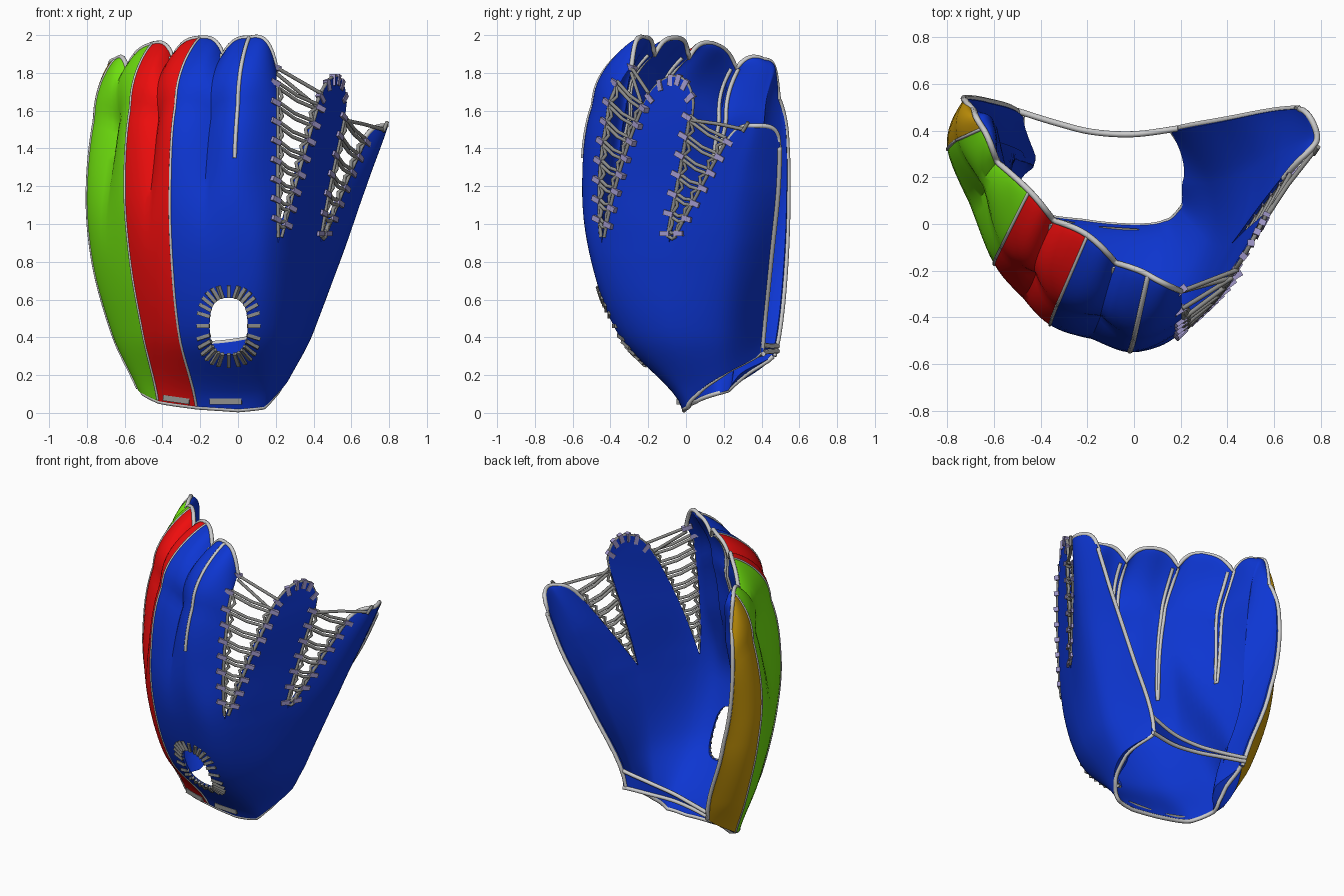
import bpy, bmesh, math
from mathutils import Vector, Matrix

if "Cube" in bpy.data.objects:
    bpy.data.objects.remove(bpy.data.objects["Cube"])

# ---------- shell control columns: (x, y) at each height level ----------
LEV = [.03, .4, .8, 1.2, 1.65, 2.0]
COL = [
    [(-.46, .40), (-.51, .49), (-.64, .53), (-.71, .54), (-.73, .535), (-.69, .49)],   # little finger edge
    [(-.5, .2), (-.66, .3), (-.77, .33), (-.8, .32), (-.76, .36), (-.65, .41)],        # little finger crest
    [(-.42, .05), (-.5, -.1), (-.57, -.16), (-.6, -.17), (-.57, -.1), (-.45, .14)],    # ring crest
    [(-.22, .0), (-.31, -.27), (-.35, -.4), (-.36, -.43), (-.33, -.35), (-.2, -.05)],  # middle crest
    [(0, -.02), (-.02, -.35), (0, -.5), (-.02, -.55), (0, -.49), (.06, -.22)],         # index crest
    [(.14, 0), (.18, -.3), (.21, -.43), (.21, -.46), (.21, -.42), (.2, -.29)],         # index edge
    [(.19, .08), (.34, -.08), (.42, -.1), (.49, -.04), (.58, .04), (.62, .1)],         # web edge
    [(.21, .2), (.38, .2), (.54, .22), (.68, .28), (.83, .39), (.87, .45)],            # thumb crest
    [(.18, .38), (.19, .41), (.4, .45), (.62, .49), (.79, .5), (.82, .5)]]             # thumb edge
ZB = [.3, .12, .06, .03, .015, .03, .1, .2, .32]
F = [(i, (0, 0)) for i in range(6)]
W = [(5, (.23, .21)), (6, (0, 0))]
T = [(6, (.19, .31)), (7, (0, 0)), (8, (0, 0))]


def clamp(a): return max(0., min(1., a))
def smooth(a, lo, hi):
    t = clamp((a - lo) / (hi - lo))
    return t * t * (3 - 2 * t)


def cat(p, t, before=None, after=None):
    i = max(0, min(len(p) - 2, int(t)))
    t -= i
    b, c = p[i], p[i + 1]
    a = p[i - 1] if i else (before or b)
    d = p[i + 2] if i + 2 < len(p) else (after or c)
    return b + .5 * t * (c - a + t * (2 * a - 5 * b + 4 * c - d + t * (3 * (b - c) + d - a)))


def lin(p, t):
    i = max(0, min(len(p) - 2, int(t)))
    return p[i] + (p[i + 1] - p[i]) * (t - i)


def column(i, gap, L):
    p = [Vector(q) for q in COL[i]]
    if L > 1.65:
        q = clamp((L - 1.65) / .35)
        r = p[4] + (p[5] - p[4]) * (.75 * q * q + .25 * (1 - math.sqrt(1 - q * q)))
    else:
        k = max(j for j in range(5) if LEV[j] <= max(L, .03))
        r = cat(p, min(4, k + max(0, L - LEV[k]) / (LEV[k + 1] - LEV[k])))
    return r + Vector(gap) * max(0, (L - .9) / .8)


def crease(u): return 1 - abs(math.cos(math.pi * u)) if 1 <= u <= 4 else 0


def top(sec, u):
    s = u / (len(sec) - 1)
    if sec is F:
        return lin([1.66, 1.87, 1.955, 1.985, 1.985, 1.83], u) - .09 * crease(u) ** 2 + .06 * math.sin(
            math.pi * (u % 1)) * (u < 1 or u > 4)
    if sec is W:
        return 1.55 + .23 * math.sqrt(max(0, 1 - (2 * s - 1) ** 2))
    return 1.4 + .12 * math.sqrt(max(0, 1 - (2 * s - 1) ** 4))


def surf(sec, u, v):
    """Outer and inner point of the padded shell."""
    zt, zb = top(sec, u), lin([ZB[i] for i, g in sec], u)
    z = zb + (.9 - zb) * v / .4 if v <= .4 else .9 + (zt - .9) * math.sin((v - .4) / .6 * math.pi / 2)
    L = .9 + (z - .9) / (zt - .9) * 1.1 if sec is F and z > .9 else z
    cs = [column(i, g, L) for i, g in sec]
    n1 = len(sec) - 1
    # below the gaps each section bends smoothly into its neighbour
    k, lo, hi = smooth(L, .9, 1.3), sec[0][0] - 1, sec[-1][0] + 1
    pad = [column(lo, (0, 0), L).lerp(cs[0], k) if lo >= 0 else None,
           column(hi, (0, 0), L).lerp(cs[-1], k) if hi < 9 else None]
    p = cat(cs, u, *pad)
    t = (cat(cs, min(n1, u + .02), *pad) - cat(cs, max(0, u - .02), *pad)).normalized()
    n = Vector((-t.y, t.x))
    th = .02
    if sec is F:
        g = crease(u) * smooth(L, .8, 1.5)
        p = p + n * g * (.06 - .09 * smooth(L, 1.6, 2))
        a = smooth(u, 0, .6) * (1 - smooth(u, 4, 5))
        z0 = .9 * smooth(u, .8, 2.2) - .15
        th += .18 * a * smooth(z, z0, z0 + .6) * (1 - .5 * g)
        th = max(.004, th * math.sqrt(1 - clamp(L - 1) ** 4))
    elif sec is T:
        th += .05 * math.sin(math.pi * u / n1) ** 2 * math.sqrt(clamp((top(T, u) - z) / .3))
    q = p + n * th
    return Vector((p.x, p.y, z)), Vector((q.x, q.y, z))


def at(sec, u, z, side=0):
    w = clamp((z - .9) / (top(sec, u) - .9))
    zb = lin([ZB[i] for i, g in sec], u)
    v = .4 + .6 * math.asin(w) / (math.pi / 2) if z > .9 else .4 * (z - zb) / (.9 - zb)
    return surf(sec, u, v)[side]


def material(name, rgb):
    m = bpy.data.materials.new(name)
    m.diffuse_color = (*rgb, 1)
    m.use_nodes = True
    m.node_tree.nodes["Principled BSDF"].inputs["Base Color"].default_value = m.diffuse_color
    return m


BLUE, GREEN = material("blue", (.004, .037, .65)), material("green", (.17, .8, .005))
RED, GOLD = material("red", (.86, .004, .004)), material("gold", (.6, .32, .003))
LILAC, CORD = material("lilac", (.36, .32, .6)), material("cord_grey", (.27, .27, .26))


def new_object(name, mesh, mats=()):
    o = bpy.data.objects.new(name, mesh)
    bpy.context.collection.objects.link(o)
    for m in mats:
        mesh.materials.append(m)
    return o


# ---------- glove shell: fingers, web and thumb share one padded sheet ----------
outer, inner, faces, ids, key = [], [], [], [], {}
for sec, nc in ((F, 60), (W, 16), (T, 24)):
    grid, n1 = [], len(sec) - 1
    us = [n1 * (c / nc if sec is F else (1 - math.cos(math.pi * c / nc)) / 2) for c in range(nc + 1)]
    for u in us:
        row = []
        for r in range(45):
            p, q = surf(sec, u, r * .4 / 18 if r <= 18 else .4 + .6 * (r - 18) / 26)
            if r == 18:  # the gaps start just above this row
                p, q = surf(sec, u, .4)
            k = tuple(round(a, 4) for a in p)
            if k not in key:
                key[k] = len(outer)
                outer.append(p)
                inner.append(q)
            row.append(key[k])
        grid.append(row)
    for c in range(nc):
        for r in range(44):
            faces.append((grid[c][r], grid[c + 1][r], grid[c + 1][r + 1], grid[c][r + 1]))
            ids.append([3, 1, 2, 0, 0][int((us[c] + us[c + 1]) / 2)] if sec is F else 0)
N = len(outer)
edges = {(f[i], f[(i + 1) % 4]) for f in faces for i in range(4)}
rim = [(a, b) for a, b in edges if (b, a) not in edges]
allf = faces + [tuple(i + N for i in reversed(f)) for f in faces] + [(b, a, a + N, b + N) for a, b in rim]
me = bpy.data.meshes.new("glove_shell")
me.from_pydata(outer + inner, [], allf)
shell = new_object("glove_shell", me, (BLUE, GREEN, RED, GOLD))
for i, m in enumerate(ids):
    me.polygons[i].material_index = m

# finger hole in the back, cut by a rounded block
def oval(a, rx, rz):
    c, s = math.cos(a), math.sin(a)
    return (-.05 + rx * math.copysign(abs(c) ** .75, c), .46 + rz * math.copysign(abs(s) ** .75, s))


bm = bmesh.new()
ring = [bm.verts.new((x, -.9, z)) for x, z in (oval(k * math.pi / 20, .1, .15) for k in range(40))]
ext = bmesh.ops.extrude_face_region(bm, geom=[bm.faces.new(ring)])
bmesh.ops.translate(bm, vec=(0, 1.15, 0), verts=[g for g in ext["geom"] if isinstance(g, bmesh.types.BMVert)])
bmesh.ops.recalc_face_normals(bm, faces=bm.faces)
cm = bpy.data.meshes.new("hole_cutter")
bm.to_mesh(cm)
cutter = new_object("hole_cutter", cm)
cutter.hide_render = True
mod = shell.modifiers.new("hole", 'BOOLEAN')
mod.operation, mod.object, mod.solver = 'DIFFERENCE', cutter, 'EXACT'
bpy.context.view_layer.objects.active = shell
shell.select_set(True)
bpy.ops.object.modifier_apply(modifier="hole")
bpy.data.objects.remove(cutter)
bpy.ops.object.shade_smooth_by_angle(angle=math.radians(40))


# ---------- cords and blocks ----------
def cords(name, paths, r, mats=()):
    cu = bpy.data.curves.new(name, 'CURVE')
    cu.dimensions, cu.bevel_depth, cu.bevel_resolution, cu.use_fill_caps = '3D', r, 2, True
    for path in paths:
        s = cu.splines.new('POLY')
        s.points.add(len(path) - 1)
        for pt, p in zip(s.points, path):
            pt.co = (*p, 1)
    return new_object(name, cu, mats)


def blocks(name, pairs, w, h, mats=()):
    bm = bmesh.new()
    for a, b in pairs:
        d = b - a
        bmesh.ops.create_cube(bm, matrix=Matrix.Translation((a + b) / 2) @ d.to_track_quat('X', 'Z').to_matrix().to_4x4()
                              @ Matrix.Diagonal((d.length, w, h, 1)))
    me = bpy.data.meshes.new(name)
    bm.to_mesh(me)
    return new_object(name, me, mats)


def across(sec, v, n): return [sum(surf(sec, (len(sec) - 1) * i / n, v), Vector()) / 2 for i in range(n + 1)]
def up(sec, u, z0, side=0, n=24, spread=0):
    f = [math.sin(i / n * math.pi / 2) for i in range(n + 1)]
    return [at(sec, u + spread * (.3 + .7 * a), z0 + (top(sec, u) - z0) * a, side) for a in f]


# edge piping, seams and the inside finger slits
lower = across(F, 0, 40) + across(W, 0, 6)[1:] + across(T, 0, 14)[1:]
cords("edge_piping", [lower, across(F, 1, 90), up(F, 0, .3), up(T, 2, .32) + across(T, 1, 24)[::-1]], .013)
cords("panel_seams", [up(F, u, ZB[u] + .01, n=36) for u in (1, 2, 3)], .007)
cords("index_seam", [up(F, 4, 1.35)], .011)
cords("finger_slits", [up(F, u, 1.06, 1, spread=-.05)[::-1] + up(F, u, 1.06, 1, spread=.05) for u in (1.5, 2.5, 3.5)],
      .011)

# wrist strap, tapering away from the thumb, with piping on both edges
strap = [Vector(p) for p in ((-.5, .485, .34), (-.34, .435, .34), (-.18, .395, .34), (0, .385, .345), (.19, .41, .37))]
mid = [cat(strap, i / 5) for i in range(21)]
offs = [Vector((0, 0, .013 + .045 * (i / 20) ** 2)) for i in range(21)]
upper, under = [p + o for p, o in zip(mid, offs)], [p - o for p, o in zip(mid, offs)]
cords("strap_piping", [upper, under], .013)
me = bpy.data.meshes.new("wrist_strap")
me.from_pydata(upper + under, [], [(i, i + 1, i + 22, i + 21) for i in range(20)])
new_object("wrist_strap", me, (BLUE,)).modifiers.new("thickness", 'SOLIDIFY').thickness = .012

# web lacing: level double rungs across each gap, loops along the edges, small tabs
laces, tabs = [], []
for (sa, ua, a0, a1), (sb, ub, b0, b1), n in (((F, 5, 1.02, 1.74), (W, .04, 1.0, 1.62), 8),
                                              ((W, .97, .95, 1.56), (T, .04, .95, 1.44), 7)):
    A = [at(sa, ua, a0 + (a1 - a0) * i / (n - 1)) for i in range(n)]
    B = [at(sb, ub, b0 + (b1 - b0) * i / (n - 1)) for i in range(n)]
    lift = Vector((0, 0, .014))
    for i in range(n):
        d = (B[i] - A[i]).normalized()
        m = (A[i] + B[i]) / 2 - lift
        laces += [[A[i] + lift, m + lift, B[i] + lift], [A[i] - lift, m - lift, B[i] - lift]]
        if i < n - 1:
            w = min(.035, (B[i] - A[i]).length * .3)
            laces += [[E[i], (E[i] + E[i + 1]) / 2 + d * w * s, E[i + 1]] for E, s in ((A, 1), (B, -1))]
        tabs += [(A[i] - d * .045, A[i] + d * .012), (B[i] - d * .012, B[i] + d * .045)]
    laces += [[at(sa, ua, .93)] + A, [at(sb, ub, .93)] + B]
tip = at(F, 5, 1.83)
laces += [[tip, at(W, .1, 1.7)], [tip - Vector((0, 0, .03)), at(W, .04, 1.62)]]
tabs.append((tip - Vector((.03, .02, -.01)), tip + Vector((.02, .02, -.01))))
laces.append([Vector((.77, .3, 1.49)), Vector((.79, .33, 1.54))])
laces.append([at(W, 1, 1.55), Vector((.66, .17, 1.53)), Vector((.77, .31, 1.5))])
web_top = across(W, 1, 24)
laces.append(web_top)
for i in (2, 6, 10, 14, 18, 22):
    d = (Vector((.5, -.1, 1.55)) - web_top[i]).normalized()
    tabs.append((web_top[i] - d * .015, web_top[i] + d * .045))
cords("web_lacing", laces, .01, (CORD,))
blocks("lace_tabs", tabs, .03, .028, (LILAC,))


# stitches around the finger hole
def on_back(x, z):
    lo, hi = 2.5, 5
    for _ in range(22):
        m = (lo + hi) / 2
        lo, hi = (m, hi) if at(F, m, z).x < x else (lo, m)
    return at(F, lo, z)


blocks("hole_stitches", [(on_back(*oval(a, .1, .15)), on_back(*oval(a, .168, .215)))
                         for a in (k * math.pi / 14 for k in range(28))], .019, .019, (CORD,))
# small lace strips at the wrist
blocks("wrist_laces", [(on_back(-.15, .06), on_back(.02, .06)), (at(F, 2.2, .08), at(F, 2.85, .06))], .03, .03, (CORD,))
